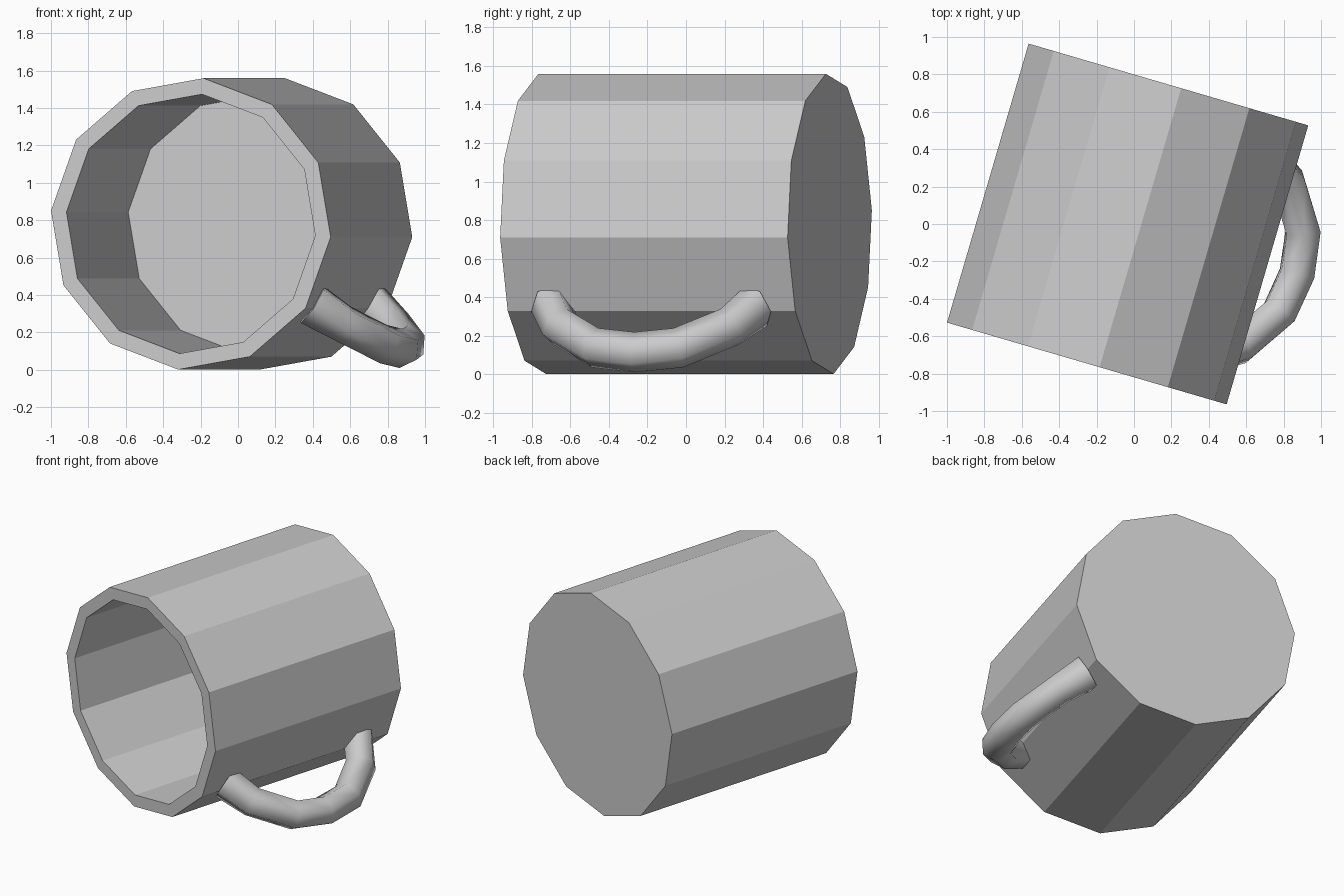
import bpy, bmesh
from math import cos, sin, pi, radians
from mathutils import Matrix, Vector

if "Cube" in bpy.data.objects:
    bpy.data.objects.remove(bpy.data.objects["Cube"])

# One plain grey for the whole mug
grey = bpy.data.materials.new("light_grey")
grey.use_nodes = True
colour = (0.6, 0.6, 0.6, 1)
grey.diffuse_color = colour
grey.node_tree.nodes["Principled BSDF"].inputs["Base Color"].default_value = colour

# The mug lies on its side: local z is the mug axis, local x points at the handle
PLACE = (Matrix.Translation((-0.034, 0, 0.78)) @ Matrix.Rotation(radians(-16.3), 4, 'Z')
         @ Matrix.Rotation(radians(-90), 4, 'X') @ Matrix.Rotation(radians(35.2), 4, 'Z'))


def loft(name, rings):
    """Skin a list of equal rings of points and cap both ends."""
    bm = bmesh.new()
    loops = [[bm.verts.new(p) for p in ring] for ring in rings]
    for a, b in zip(loops, loops[1:]):
        for i in range(len(a)):
            j = (i + 1) % len(a)
            bm.faces.new((a[i], a[j], b[j], b[i]))
    bm.faces.new(loops[0])
    bm.faces.new(loops[-1])
    bmesh.ops.recalc_face_normals(bm, faces=bm.faces)
    mesh = bpy.data.meshes.new(name)
    bm.to_mesh(mesh)
    bm.free()
    mesh.transform(PLACE)
    mesh.materials.append(grey)
    obj = bpy.data.objects.new(name, mesh)
    bpy.context.collection.objects.link(obj)
    return obj


def circle(radius, z, sides=12):
    return [(radius * cos(2 * pi * i / sides), radius * sin(2 * pi * i / sides), z)
            for i in range(sides)]


# Twelve-sided cup: closed base, outer wall, rim, inner wall and floor
OUTER, INNER, HALF, FLOOR = 0.782, 0.696, 0.777, 0.40
loft("mug_body", [circle(OUTER, HALF), circle(OUTER, -HALF),
                  circle(INNER, -HALF), circle(INNER, FLOOR)])

# Handle centre line (along axis, distance out), mirrored about the middle
half = [(0, 1.155), (0.225, 1.115), (0.455, 0.93), (0.555, 0.74)]
path = [Vector((-a, w)) for a, w in half[:0:-1]] + [Vector(p) for p in half]

# Hexagonal tube swept along the path, slightly wider where it joins the cup
rings = []
for k, p in enumerate(path):
    steps = [(path[i + 1] - path[i]).normalized() for i in (k - 1, k) if 0 <= i < len(path) - 1]
    t = sum(steps, Vector((0, 0))).normalized()
    out = Vector((-t.y, t.x))
    flare = 1.2 if k in (0, len(path) - 1) else 1
    ring = []
    for x, y, _ in circle(0.105, 0, 6):
        q = p + out * x
        ring.append((q.y, y * flare, q.x))
    rings.append(ring)
handle = loft("handle", rings)

# The handle sides are softly shaded, its end caps stay sharp
bpy.ops.object.select_all(action='DESELECT')
handle.select_set(True)
bpy.context.view_layer.objects.active = handle
bpy.ops.object.shade_smooth_by_angle(angle=radians(65))
